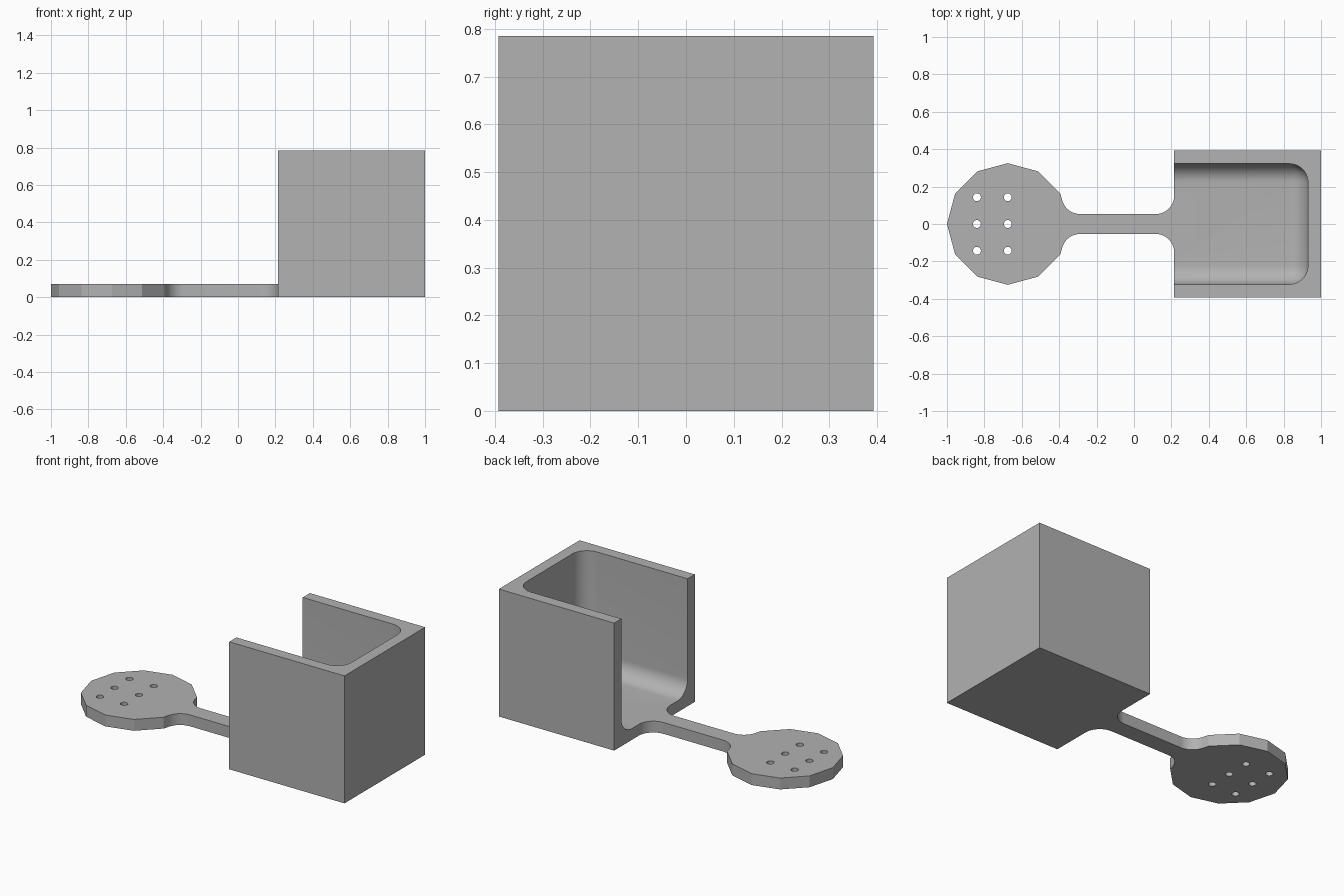
import bpy, bmesh
from math import radians, cos, sin, pi

if "Cube" in bpy.data.objects:
    bpy.data.objects.remove(bpy.data.objects["Cube"])

THICK = 0.07           # floor and bracket thickness
SIDE = 0.785           # outer cube size
FRONT = 1 - SIDE       # open side of the holder
WALL = 0.07
FILLET = 0.1
DISC_X, DISC_R = -0.675, 0.325
STRAP = 0.053          # half width of the strap

grey = bpy.data.materials.new("plain grey")
grey.use_nodes = True
grey.diffuse_color = (0.445, 0.445, 0.445, 1)
grey.node_tree.nodes["Principled BSDF"].inputs["Base Color"].default_value = grey.diffuse_color


def make_object(name, bm):
    bmesh.ops.recalc_face_normals(bm, faces=bm.faces)
    mesh = bpy.data.meshes.new(name)
    bm.to_mesh(mesh)
    bm.free()
    mesh.materials.append(grey)
    obj = bpy.data.objects.new(name, mesh)
    bpy.context.collection.objects.link(obj)
    return obj


def box(name, low, high, bevel=0):
    bm = bmesh.new()
    bmesh.ops.create_cube(bm, size=1)
    for v in bm.verts:
        v.co = [lo + (c + 0.5) * (hi - lo) for c, lo, hi in zip(v.co, low, high)]
    if bevel:
        bmesh.ops.bevel(bm, geom=bm.edges[:], offset=bevel, segments=10,
                        profile=0.5, affect='EDGES')
    return make_object(name, bm)


def prism(name, outline, z0, z1):
    bm = bmesh.new()
    face = bm.faces.new([bm.verts.new((x, y, z0)) for x, y in outline])
    top = bmesh.ops.extrude_face_region(bm, geom=[face])["geom"]
    for v in top:
        if isinstance(v, bmesh.types.BMVert):
            v.co.z = z1
    return make_object(name, bm)


def arc(cx, cy, r, start, end, steps):
    angles = [radians(start + (end - start) * i / steps) for i in range(steps + 1)]
    return [(cx + r * cos(a), cy + r * sin(a)) for a in angles]


def combine(target, other, operation):
    mod = target.modifiers.new(operation.lower(), 'BOOLEAN')
    mod.operation = operation
    mod.solver = 'EXACT'
    mod.object = other
    bpy.context.view_layer.objects.active = target
    bpy.ops.object.modifier_apply(modifier=mod.name)
    bpy.data.objects.remove(other)


# Holder: cube hollowed by a rounded block, open at the top and one side
holder = box("holder_with_bracket", (FRONT, -SIDE / 2, 0), (1, SIDE / 2, SIDE))
inner = SIDE / 2 - WALL
cavity = box("cavity_cutter", (FRONT - 0.3, -inner, THICK), (1 - WALL, inner, SIDE + 0.3), FILLET)
combine(holder, cavity, 'DIFFERENCE')

# Bracket: twelve-sided disc flowing through fillets into a strap
fillet_y = STRAP + FILLET
neck_x = DISC_X + (DISC_R * cos(pi / 12) + FILLET - fillet_y * sin(pi / 12)) / cos(pi / 12)
half = [(FRONT + 0.03, fillet_y)]
half += arc(FRONT - FILLET, fillet_y, FILLET, 0, -90, 12)
half += arc(neck_x, fillet_y, FILLET, -90, -165, 12)
half += arc(DISC_X, 0, DISC_R, 30, 150, 4)
outline = half + [(DISC_X - DISC_R, 0)] + [(x, -y) for x, y in reversed(half)]
bracket = prism("bracket", outline, 0, THICK)

# Screw holes in two rows of three
for x in (-0.84, DISC_X):
    for y in (-0.143, 0, 0.143):
        hole = prism("hole_cutter", arc(x, y, 0.021, 0, 345, 23), -0.1, THICK + 0.1)
        combine(bracket, hole, 'DIFFERENCE')

combine(holder, bracket, 'UNION')

# Smooth fillets, crisp edges
bpy.ops.object.select_all(action='DESELECT')
holder.select_set(True)
bpy.context.view_layer.objects.active = holder
bpy.ops.object.shade_smooth_by_angle(angle=radians(25))
